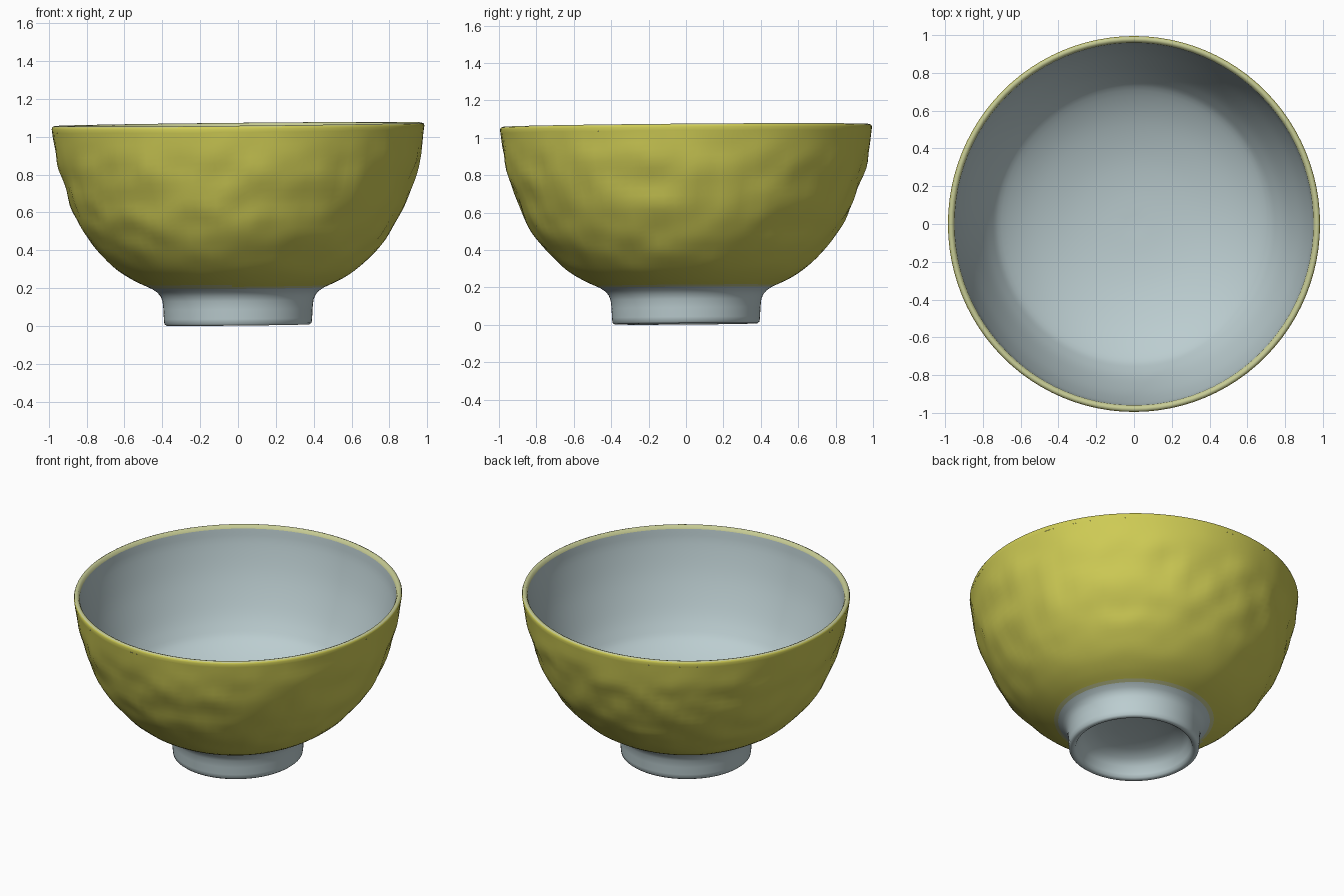
import bpy
import bmesh
import math
from mathutils import Vector, noise

cube = bpy.data.objects.get("Cube")
if cube:
    bpy.data.objects.remove(cube, do_unlink=True)

SEGMENTS = 96


def make_material(name, rgb):
    mat = bpy.data.materials.new(name)
    mat.use_nodes = True
    color = (*rgb, 1)
    mat.diffuse_color = color
    mat.node_tree.nodes["Principled BSDF"].inputs["Base Color"].default_value = color
    return mat


yellow = make_material("yellow glaze", (0.62, 0.60, 0.09))
grey = make_material("pale grey glaze", (0.50, 0.61, 0.63))
blend = make_material("thin pale yellow glaze", (0.57, 0.60, 0.30))


def refine(points, steps=4):
    """Smooth a coarse profile with Catmull-Rom interpolation."""
    pts = [Vector(p) for p in points]
    pts = [2 * pts[0] - pts[1]] + pts + [2 * pts[-1] - pts[-2]]
    out = []
    for a, b, c, d in zip(pts, pts[1:], pts[2:], pts[3:]):
        for i in range(steps):
            t = i / steps
            out.append(0.5 * (2 * b + (c - a) * t + (2 * a - 5 * b + 4 * c - d) * t ** 2
                              + (3 * b - a - 3 * c + d) * t ** 3))
    return out + [pts[-2]]


def lathe(name, profile, mats, rule, dent=0):
    """Spin a profile round z; a point on the axis becomes a pole."""
    bm = bmesh.new()
    rings = []
    for r, z in profile:
        count = SEGMENTS if r > 0.001 else 1
        ring = []
        for i in range(count):
            a = math.tau * i / SEGMENTS
            p = Vector((r * math.cos(a), r * math.sin(a), z))
            # Hand-hammered dents, fading out at both edges
            fade = max(0, min(1, (z - 0.2) * 5, (1.04 - z) * 5))
            push = dent * fade * noise.noise(p * 7)
            p.x *= 1 + push
            p.y *= 1 + push
            # Slightly uneven, hand-thrown lean
            p.y *= 1.01
            p.z += 0.01 * p.x + 0.008 * p.y
            ring.append(bm.verts.new(p))
        rings.append(ring)
    for low, high in zip(rings, rings[1:]):
        for i in range(SEGMENTS):
            j = (i + 1) % SEGMENTS
            corners = [low[i % len(low)], low[j % len(low)],
                       high[j % len(high)], high[i % len(high)]]
            face = bm.faces.new(list(dict.fromkeys(corners)))
            face.material_index = rule(face.calc_center_median())
    mesh = bpy.data.meshes.new(name)
    bm.to_mesh(mesh)
    bm.free()
    for mat in mats:
        mesh.materials.append(mat)
    obj = bpy.data.objects.new(name, mesh)
    bpy.context.collection.objects.link(obj)
    bpy.ops.object.select_all(action='DESELECT')
    obj.select_set(True)
    bpy.context.view_layer.objects.active = obj
    bpy.ops.object.shade_smooth_by_angle(angle=math.radians(50))
    return obj


# Outer wall, flaring from the foot up to the rim
outer = refine([(0.455, 0.2), (0.55, 0.245), (0.64, 0.305), (0.735, 0.4), (0.81, 0.5),
                (0.87, 0.61), (0.925, 0.76), (0.963, 0.9), (0.982, 1.03)])
lathe("outer_wall", outer, [yellow, blend],
      lambda c: 1 if c.z < 0.212 else 0, dent=0.018)

# Rounded rim, yellow outside and thin pale glaze on top
rim = [(0.982, 1.03), (0.985, 1.05), (0.981, 1.061), (0.97, 1.066),
       (0.958, 1.062), (0.95, 1.045)]
lathe("rim", rim, [yellow, blend],
      lambda c: 0 if Vector((c.x, c.y / 1.01)).length > 0.976 else 1)

# Inner wall and shallow curved floor
inner = refine([(0.95, 1.045), (0.937, 0.95), (0.89, 0.77), (0.82, 0.59), (0.76, 0.48),
                (0.70, 0.41), (0.56, 0.33), (0.38, 0.27), (0.2, 0.24), (0, 0.23)])
lathe("inner_bowl", inner, [grey], lambda c: 0)

# Foot ring with a hollow underside
foot = [(0, 0.15), (0.12, 0.147), (0.22, 0.135), (0.29, 0.11), (0.325, 0.075),
        (0.342, 0.03), (0.35, 0.012), (0.362, 0.005), (0.378, 0.005), (0.389, 0.014),
        (0.392, 0.04), (0.394, 0.09), (0.399, 0.135), (0.41, 0.162), (0.428, 0.182),
        (0.455, 0.2)]
lathe("foot_ring", foot, [grey], lambda c: 0)
